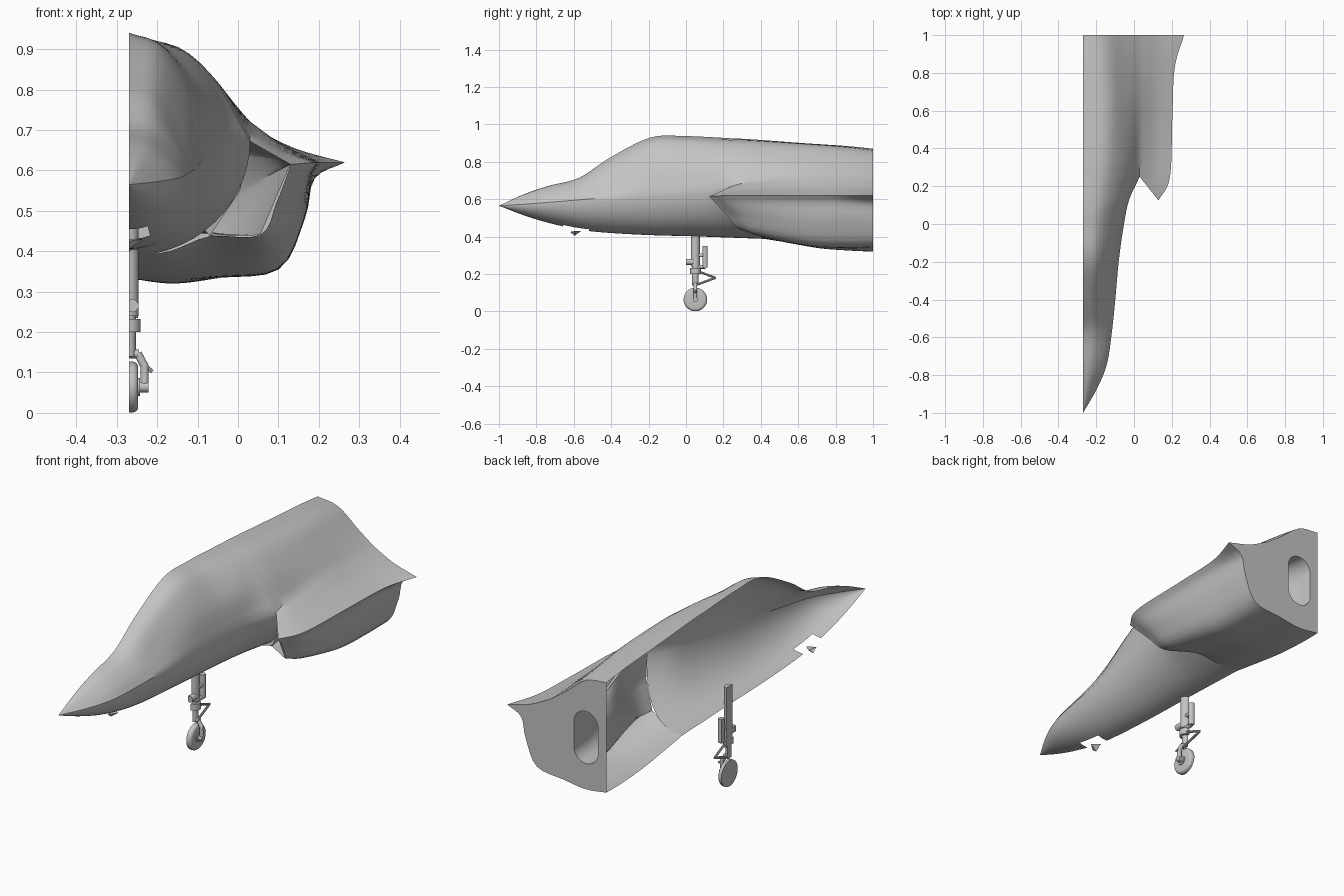
import bpy, bmesh, math
from mathutils import Vector

if "Cube" in bpy.data.objects:
    bpy.data.objects.remove(bpy.data.objects["Cube"])

CX = -0.27  # the flat open side lies on this plane
grey = bpy.data.materials.new("airframe grey")
grey.use_nodes = True
grey.diffuse_color = (0.55, 0.55, 0.55, 1)
grey.node_tree.nodes["Principled BSDF"].inputs["Base Color"].default_value = grey.diffuse_color


def finish(name, bm, angle=35):
    mesh = bpy.data.meshes.new(name)
    bm.to_mesh(mesh)
    bm.free()
    obj = bpy.data.objects.new(name, mesh)
    bpy.context.collection.objects.link(obj)
    mesh.materials.append(grey)
    bpy.ops.object.select_all(action="DESELECT")
    obj.select_set(True)
    bpy.context.view_layer.objects.active = obj
    bpy.ops.object.shade_smooth_by_angle(angle=math.radians(angle))
    return obj


def spline(points, steps):
    """Smooth curve through the points."""
    pts = [points[0] * 2 - points[1]] + list(points) + [points[-1] * 2 - points[-2]]
    out = []
    for a, b, c, d in zip(pts, pts[1:], pts[2:], pts[3:]):
        for i in range(steps):
            t = i / steps
            out.append((b * 2 + (c - a) * t + (a * 2 - b * 5 + c * 4 - d) * t * t
                        + (b * 3 - a - c * 3 + d) * t ** 3) / 2)
    return out + [points[-1].copy()]


def loft(bm, rows, steps, closed=False):
    """Skin rows of matching points, smoothed along their length."""
    columns = [spline(list(col), steps) for col in zip(*rows)]
    grid = [[bm.verts.new(p) for p in col] for col in columns]
    pairs = list(zip(grid, grid[1:]))
    if closed:
        pairs.append((grid[-1], grid[0]))
    for a, b in pairs:
        for i in range(len(a) - 1):
            bm.faces.new((a[i], a[i + 1], b[i + 1], b[i]))


# Forward fuselage: y, spine z, shoulder x z, side x z, chine x z, keel z
FRONT = [
    (-1, .565, CX, .565, CX, .565, CX, .565, .565),
    (-.87, .625, -.245, .62, -.22, .6, -.195, .573, .515),
    (-.74, .67, -.22, .66, -.17, .62, -.143, .583, .475),
    (-.57, .715, -.21, .7, -.15, .645, -.117, .597, .437),
    (-.41, .82, -.205, .785, -.145, .69, -.1, .612, .42),
    (-.19, .93, -.19, .895, -.115, .77, -.08, .635, .408),
    (0, .937, -.18, .905, -.09, .79, -.053, .65, .402),
    (.13, .932, -.16, .905, -.065, .8, -.025, .66, .395),
    (.25, .925, -.15, .905, -.05, .81, .03, .672, .388),
]
upper, lower = [], []
for y, zt, x1, z1, x2, z2, xj, zj, zb in FRONT:
    upper.append(spline([Vector(p) for p in
                         ((CX, y, zt), (x1, y, z1), (x2, y, z2), (xj, y, zj))], 4))
    skew = .17 * max(0, (y + .1) / .35) ** 1.3   # keel runs further back than the lip
    row = []
    for i in range(15):
        t = i / 14 * math.pi / 2
        row.append(Vector((CX + (xj - CX) * math.cos(t),
                           y + skew * math.sin(t) ** 1.5,
                           zj - (zj - zb) * math.sin(t))))
    lower.append(row)

# Rear fuselage: progress from lip to bulkhead, then x z pairs from spine to keel
LIP_Y = (.25, .25, .25, .25, .19, .125, .15, .215, .285, .36, .4, .42)
REAR = [
    (0, CX, .925, -.15, .905, -.05, .81, .03, .672, .08, .643, .13, .615,
     .122, .59, .095, .52, .055, .44, -.07, .437, -.17, .4, CX, .388),
    (.14, CX, .92, -.145, .903, -.047, .815, .03, .695, .105, .65, .19, .62,
     .17, .585, .14, .51, .08, .41, -.07, .405, -.17, .38, CX, .375),
    (.5, CX, .9, -.14, .888, -.045, .805, .03, .72, .11, .662, .203, .62,
     .18, .58, .16, .48, .1, .365, -.05, .345, -.17, .34, CX, .345),
    (.8, CX, .885, -.15, .87, -.048, .785, .03, .715, .12, .66, .215, .62,
     .185, .58, .165, .48, .1, .355, -.05, .335, -.16, .325, CX, .333),
    (1, CX, .87, -.16, .852, -.05, .768, .03, .71, .14, .655, .265, .62,
     .19, .58, .165, .48, .105, .36, -.04, .335, -.16, .32, CX, .333),
]
rear = []
for f, *xz in REAR:
    pts = [Vector((x, ly + (1 - ly) * f, z)) for x, z, ly in zip(xz[::2], xz[1::2], LIP_Y)]
    rear.append(spline(pts[:4], 4)[:-1] + spline(pts[3:6], 4)[:-1] + spline(pts[5:], 4))

bm = bmesh.new()
loft(bm, upper, 6)
loft(bm, lower, 6)
loft(bm, rear, 7)
bmesh.ops.remove_doubles(bm, verts=bm.verts, dist=.0005)
# Small opening under the nose
hole = []
for face in bm.faces:
    c = face.calc_center_median()
    if c.x < -.225 and -.66 < c.y < -.51 and c.z < .5:
        hole.append(face)
bmesh.ops.delete(bm, geom=hole, context="FACES")
bmesh.ops.recalc_face_normals(bm, faces=bm.faces)
finish("fuselage_skin", bm)

# Intake duct from the raked lip to the oval opening
corners = [Vector(p) for p in ((.03, .25, .672), (.13, .125, .615), (.055, .285, .44),
                               (-.07, .36, .437), (.005, .3, .55))]
mouth, oval = [], []
for a, b in zip(corners, corners[1:] + corners[:1]):
    n = 6 if b is corners[-1] or a is corners[-1] else 10
    mouth += [a.lerp(b, i / n) for i in range(n)]
N = len(mouth)
for i in range(N):
    a = math.radians(75) - i / N * math.tau
    side = math.copysign(.062, math.sin(a))
    oval.append(Vector((-.16 + .065 * math.cos(a), 1, .573 + side + .065 * math.sin(a))))
rings = []
for k in range(9):
    s = k / 8
    ease = s * s * (3 - 2 * s)
    ring = []
    for m, o in zip(mouth, oval):
        p = m.lerp(o, ease)
        p.y = m.y + (o.y - m.y) * s
        ring.append(p)
    rings.append(ring)
bm = bmesh.new()
loft(bm, rings, 2, closed=True)
bmesh.ops.recalc_face_normals(bm, faces=bm.faces)
finish("intake_duct", bm)

# Rear bulkhead with the duct opening
bm = bmesh.new()
edges = []
for outline in (rear[-1], oval):
    vs = [bm.verts.new(p) for p in outline]
    edges += [bm.edges.new((a, b)) for a, b in zip(vs, vs[1:] + vs[:1])]
bmesh.ops.triangle_fill(bm, edges=edges, use_beauty=True, normal=(0, 1, 0))
finish("rear_bulkhead", bm)

# Sensor vane below the nose
bm = bmesh.new()
vs = [bm.verts.new(p) for p in ((CX, -.62, .425), (-.235, -.59, .43), (CX, -.56, .43), (CX, -.595, .405))]
for trio in ((0, 1, 2), (0, 1, 3), (1, 2, 3)):
    bm.faces.new([vs[i] for i in trio])
finish("nose_vane", bm)


def rod(name, a, b, r, sides=20, bevel=0, cut=True):
    """Cylinder from a to b, trimmed at the flat open side."""
    a, b = Vector(a), Vector(b)
    bm = bmesh.new()
    bmesh.ops.create_cone(bm, cap_ends=True, segments=sides, radius1=r, radius2=r,
                          depth=(b - a).length)
    if bevel:
        rims = [e for e in bm.edges if abs(e.verts[0].co.z - e.verts[1].co.z) < .0001]
        bmesh.ops.bevel(bm, geom=rims, offset=bevel, segments=4, profile=.5, affect="EDGES")
    bm.transform((b - a).to_track_quat("Z", "Y").to_matrix().to_4x4())
    bmesh.ops.translate(bm, verts=bm.verts, vec=(a + b) / 2)
    if cut:
        got = bmesh.ops.bisect_plane(bm, geom=bm.verts[:] + bm.edges[:] + bm.faces[:],
                                     plane_co=(CX, 0, 0), plane_no=(-1, 0, 0), clear_outer=True)
        rim = [g for g in got["geom_cut"] if isinstance(g, bmesh.types.BMEdge)]
        bmesh.ops.holes_fill(bm, edges=rim)
    return finish(name, bm)


# Nose landing gear
GY = .05
AXLE = .064
rod("gear_strut", (CX, GY, .24), (CX, GY, .49), .024)
rod("gear_piston", (CX, GY, .14), (CX, GY, .25), .017)
rod("strut_collar", (CX, GY, .2), (CX, GY, .232), .029)
rod("nose_wheel", (CX - .023, GY, AXLE), (CX + .023, GY, AXLE), .063, 40, .014)
rod("wheel_hub", (CX, GY, AXLE), (CX + .027, GY, AXLE), .022)
rod("fork_top", (CX, GY, .146), (-.245, GY, .146), .011)
rod("fork_shoulder", (-.248, GY, .147), (-.231, GY, .115), .01)
rod("fork_leg", (-.231, GY, .12), (-.231, GY, .055), .01)
rod("axle", (-.247, GY, AXLE), (-.222, GY, AXLE), .013)
rod("tow_lug", (-.231, GY, .118), (-.212, GY, .102), .005, 8)
rod("retract_cylinder", (-.262, .102, .235), (-.262, .102, .35), .014)
rod("cylinder_foot", (-.262, GY, .238), (-.262, .105, .238), .01, 12)
rod("cylinder_bracket", (-.262, GY, .3), (-.262, .1, .3), .01, 12)
rod("front_light", (-.262, .0, .265), (-.262, .04, .265), .016)
rod("upper_scissor_link", (-.258, .055, .218), (-.265, .158, .18), .006, 10)
rod("lower_scissor_link", (-.258, .055, .142), (-.265, .158, .18), .006, 10)
